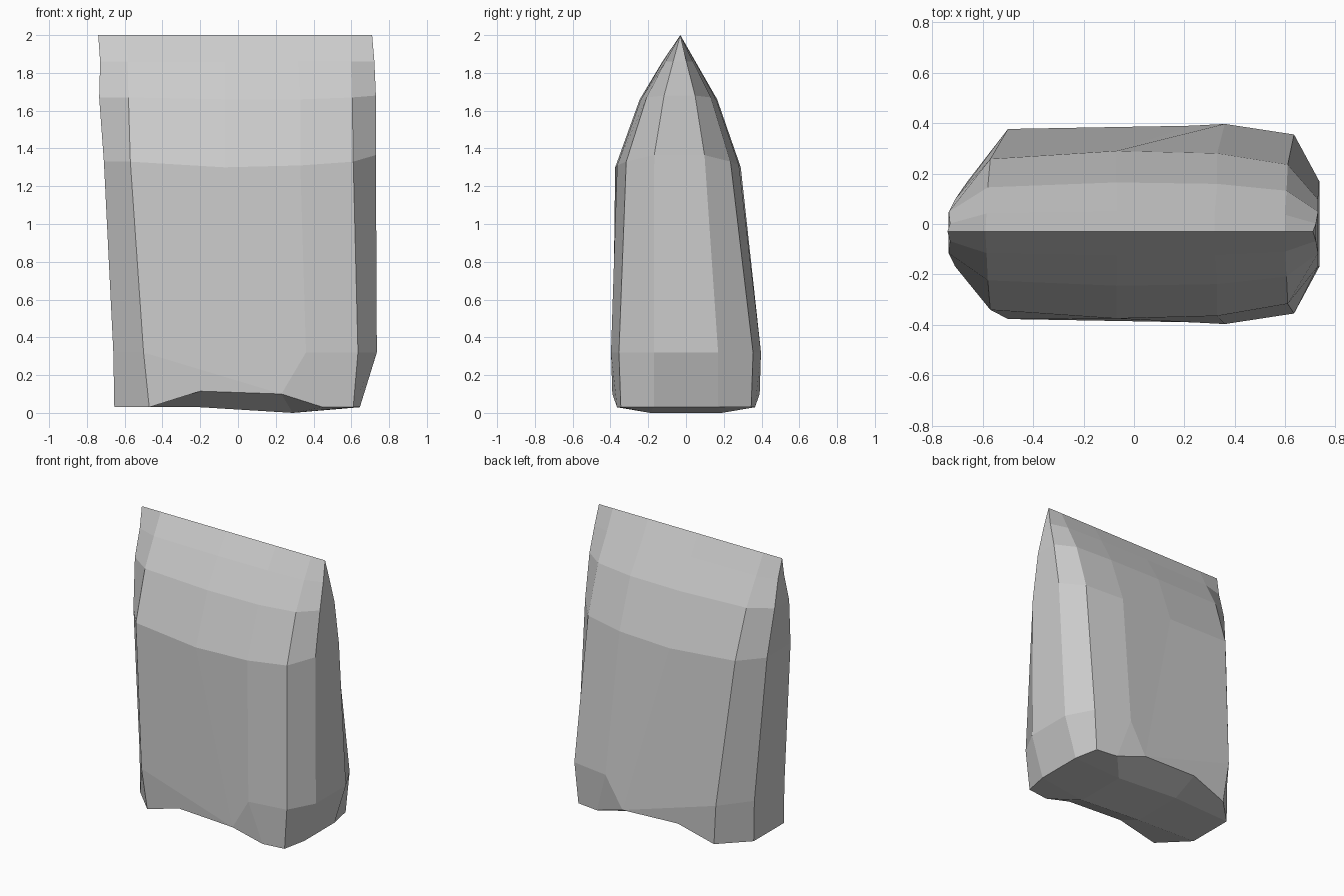
import bpy
import bmesh

cube = bpy.data.objects.get("Cube")
if cube:
    bpy.data.objects.remove(cube, do_unlink=True)

RIDGE_Y = -0.03
# Relative thickness across the width: side, corner, middle, middle, inner, corner, side
SPREAD = (0.40, 0.90, 1.0, 1.0, 0.97, 0.83, 0.40)


def lower_row(points):
    """Row with the same depth on the front and on the back."""
    return [[(x, s * y, z) for x, y, z in points] for s in (-1, 1)]


def upper_row(xs, zs, front, back):
    """Row spread about the biting edge by a front and a back depth."""
    return [[(x, RIDGE_Y + d * t, z) for x, t, z in zip(xs, SPREAD, zs)]
            for d in (-front, back)]


# Underside, lower rim and widest belt
right_end, left_end = (-0.655, 0.17, 0.03), (0.645, 0.17, 0.03)
keel_a, keel_b = (-0.2, 0.19, 0.03), (0.29, 0.19, 0.0)
arch = (0.23, 0.39, 0.10)
rows = [
    lower_row([right_end, right_end, keel_a, keel_b, keel_b, left_end, left_end]),
    lower_row([right_end, (-0.47, 0.355, 0.03), (-0.2, 0.38, 0.115), arch,
               (0.45, 0.365, 0.03), (0.61, 0.345, 0.03), left_end]),
    lower_row([(-0.66, 0.17, 0.32), (-0.5, 0.377, 0.32), arch, arch,
               (0.36, 0.397, 0.32), (0.635, 0.355, 0.32), (0.735, 0.17, 0.32)]),
    # Tapering crown up to the biting edge
    upper_row((-0.71, -0.57, -0.07, -0.07, 0.33, 0.61, 0.73),
              (1.33, 1.33, 1.30, 1.30, 1.31, 1.33, 1.365), 0.345, 0.32),
    upper_row((-0.735, -0.58, -0.07, -0.07, 0.33, 0.605, 0.73),
              (1.67, 1.67, 1.66, 1.66, 1.66, 1.67, 1.68), 0.215, 0.195),
    upper_row((-0.73, -0.585, -0.07, -0.07, 0.32, 0.6, 0.722),
              [1.86] * 7, 0.095, 0.08),
    upper_row((-0.74, -0.59, -0.07, -0.07, 0.32, 0.6, 0.71), [2.0] * 7, 0, 0),
]

# Each row becomes a closed loop: along the front, then back along the rear
bm = bmesh.new()
loops = [[bm.verts.new(p) for p in front + back[::-1]] for front, back in rows]
n = len(loops[0])
for low, high in zip(loops, loops[1:]):
    for i in range(n):
        j = (i + 1) % n
        bm.faces.new((low[i], low[j], high[j], high[i]))

# Close the underside between its front and rear rows
base = loops[0]
for i in range(n // 2 - 1):
    bm.faces.new((base[i], base[n - 1 - i], base[n - 2 - i], base[i + 1]))

# Merge shared corners so the extra points collapse into triangles
bmesh.ops.remove_doubles(bm, verts=bm.verts, dist=0.0005)
bmesh.ops.dissolve_degenerate(bm, edges=bm.edges, dist=0.0005)
bmesh.ops.recalc_face_normals(bm, faces=bm.faces)

mesh = bpy.data.meshes.new("tooth_block")
bm.to_mesh(mesh)
bm.free()
block = bpy.data.objects.new("tooth_block", mesh)
bpy.context.collection.objects.link(block)

# Plain pale grey, flat faces
grey = bpy.data.materials.new("pale_grey")
grey.use_nodes = True
colour = (0.6, 0.6, 0.6, 1.0)
grey.diffuse_color = colour
grey.node_tree.nodes["Principled BSDF"].inputs["Base Color"].default_value = colour
mesh.materials.append(grey)
